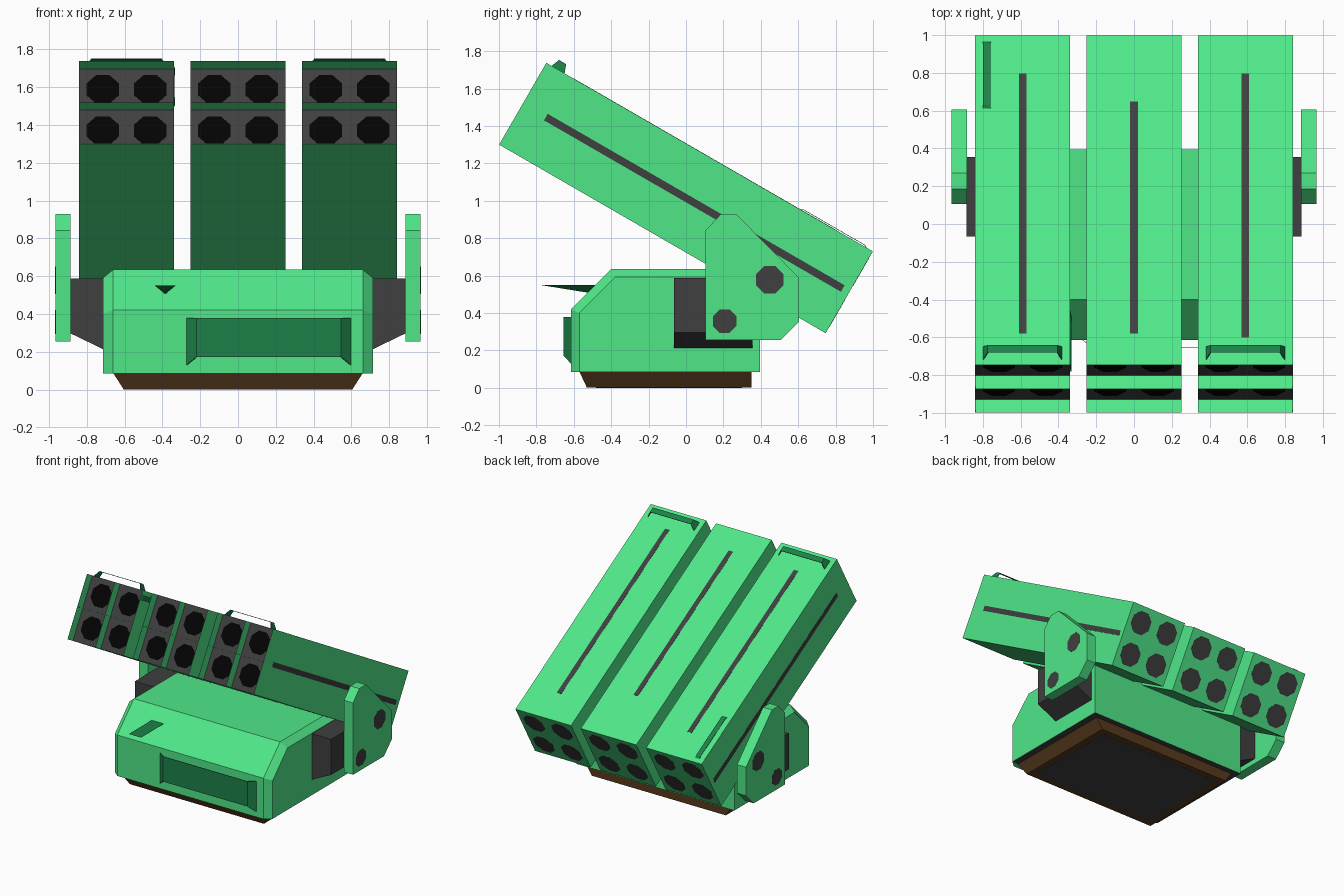
import bpy, bmesh, math
from mathutils import Matrix

if "Cube" in bpy.data.objects:
    bpy.data.objects.remove(bpy.data.objects["Cube"])

R, T = Matrix.Rotation, Matrix.Translation


def material(name, rgb):
    m = bpy.data.materials.new(name)
    m.diffuse_color = (*rgb, 1)
    m.use_nodes = True
    m.node_tree.nodes["Principled BSDF"].inputs["Base Color"].default_value = m.diffuse_color
    return m


GREEN = material("green", (0.08, 0.80, 0.25))
DARK = material("dark_green", (0.012, 0.22, 0.065))
GREY = material("dark_grey", (0.05, 0.05, 0.05))
BLACK = material("black", (0.001, 0.001, 0.001))
BROWN = material("brown", (0.095, 0.042, 0.012))


def finish(name, bm, mats, M=Matrix()):
    bmesh.ops.recalc_face_normals(bm, faces=bm.faces)
    me = bpy.data.meshes.new(name)
    bm.to_mesh(me)
    bm.free()
    for m in mats:
        me.materials.append(m)
    ob = bpy.data.objects.new(name, me)
    ob.matrix_world = M
    bpy.context.collection.objects.link(ob)
    return ob


def loft(name, loops, mat, M=Matrix()):
    """Skin between equal-length loops of 3D points and cap both ends."""
    bm = bmesh.new()
    rings = [[bm.verts.new(p) for p in lp] for lp in loops]
    n = len(rings[0])
    for a, b in zip(rings, rings[1:]):
        for i in range(n):
            j = (i + 1) % n
            bm.faces.new((a[i], a[j], b[j], b[i]))
    bm.faces.new(rings[0])
    bm.faces.new(rings[-1])
    return finish(name, bm, [mat], M)


def prism(name, pts, axis, lo, hi, mat, M=Matrix()):
    place = {"x": lambda a, b, t: (t, a, b),
             "y": lambda a, b, t: (a, t, b),
             "z": lambda a, b, t: (a, b, t)}[axis]
    return loft(name, [[place(a, b, t) for a, b in pts] for t in (lo, hi)], mat, M)


def rect(a0, a1, b0, b1):
    return [(a0, b0), (a1, b0), (a1, b1), (a0, b1)]


def octagon(ca, cb, flat):
    r = flat / math.cos(math.pi / 8)
    return [(ca + r * math.cos(math.pi / 8 + k * math.pi / 4),
             cb + r * math.sin(math.pi / 8 + k * math.pi / 4)) for k in range(8)]


def handle(name, M, base, top, h, wide, narrow, t=0.004):
    """Bent strap: flared legs at both ends and a raised bar."""
    def ring(x, w, z, dx, dz):
        return [(x, w[0], z), (x, w[1], z), (x - dx, w[1], z - dz), (x - dx, w[0], z - dz)]
    loops = [ring(-base, wide, 0, -t, 0), ring(-top, narrow, h, -t, t),
             ring(top, narrow, h, t, t), ring(base, wide, 0, t, 0)]
    return loft(name, loops, DARK, M)


# Plinth with dark underside
loft("plinth", [[(x, y, z) for x, y in rect(-w, w, f, 0.35)]
                for w, f, z in ((0.605, -0.53, 0.001), (0.66, -0.57, 0.087))], BROWN)
prism("underside_panel", rect(-0.55, 0.55, -0.48, 0.30), "z", 0, 0.004, GREY)

# Chamfered base body
full = [(-0.615, 0.086), (-0.615, 0.42), (-0.40, 0.635), (0.395, 0.635), (0.395, 0.086)]
small = [(-0.57, 0.086), (-0.57, 0.40), (-0.38, 0.592), (0.395, 0.592), (0.395, 0.086)]
loft("base_body", [[(x, y, z) for y, z in p] for x, p in
                   ((-0.713, small), (-0.66, full), (0.66, full), (0.713, small))], GREEN)
prism("body_underside", rect(-0.71, 0.71, -0.568, 0.393), "z", 0.085, 0.088, GREY)

# Front bumper strap and pointed visor
handle("front_bumper", T((0.1625, -0.614, 0)) @ R(math.radians(90), 4, "X"),
       0.4375, 0.3825, 0.041, (0.128, 0.378), (0.173, 0.378))
bm = bmesh.new()
for p in ((-0.44, -0.78, 0.55), (-0.33, -0.78, 0.55), (-0.33, -0.47, 0.55),
          (-0.44, -0.47, 0.55), (-0.385, -0.50, 0.505)):
    bm.verts.new(p)
bmesh.ops.convex_hull(bm, input=bm.verts)
finish("visor_wedge", bm, [DARK])

# Side mounts, pivot plates and bolts
plate = [(0.105, 0.255), (0.105, 0.842), (0.185, 0.928), (0.27, 0.928),
         (0.605, 0.588), (0.605, 0.355), (0.505, 0.255)]
for s, side in ((-1, "left"), (1, "right")):
    prof = [(s * 0.71, 0.588), (s * 0.886, 0.588), (s * 0.886, 0.297), (s * 0.71, 0.212)]
    prism(f"mount_block_{side}", prof, "y", -0.065, 0.355, GREY)
    prism(f"pivot_plate_{side}", plate, "x", s * 0.885, s * 0.966, GREEN)
    for n, (y, z, r) in enumerate(((0.447, 0.578, 0.073), (0.207, 0.357, 0.063))):
        prism(f"bolt_{side}_{n}", octagon(y, z, r), "x", s * 0.96, s * 0.967, GREY)

# Launch boxes, built flat and tilted 30 degrees
TILT = T((0, 0, 1.015)) @ R(math.radians(-30), 4, "X")
W, H, L, DEPTH = 0.251, 0.2525, 1.008, 0.08
EPS = 0.001


def launch_box(name, cx, slot):
    M = TILT @ T((cx, 0, 0))
    bm = bmesh.new()
    bmesh.ops.create_cube(bm, size=1)
    bmesh.ops.scale(bm, vec=(2 * W, 2 * L, 2 * H), verts=bm.verts)
    # Front face split into four recessed cells
    front = [e for e in bm.edges if all(v.co.y < 0 for v in e.verts)]
    bmesh.ops.subdivide_edges(bm, edges=front, cuts=1, use_grid_fill=True)
    cells = [f for f in bm.faces if all(v.co.y < -L + 0.001 for v in f.verts)]
    bmesh.ops.inset_individual(bm, faces=cells, thickness=0.001)
    for f in bmesh.ops.extrude_discrete_faces(bm, faces=cells)["faces"]:
        bmesh.ops.translate(bm, vec=(0, DEPTH, 0), verts=f.verts)
        f.material_index = 1
    finish(name, bm, [GREEN, GREY], M)
    # Tube mouths and rear caps
    n = 0
    for x in (-W / 2, W / 2):
        for z in (-H / 2, H / 2):
            o = octagon(x, z, 0.086)
            prism(f"{name}_mouth_{n}", o, "y", -L + DEPTH - EPS, -L + DEPTH + 0.004, BLACK, M)
            prism(f"{name}_rear_cap_{n}", o, "y", L - 0.004, L + EPS, GREY, M)
            n += 1
    # Top groove strip
    prism(f"{name}_top_strip", rect(-0.02, 0.02, *slot), "z", H - 0.004, H + EPS, GREY, M)


launch_box("launch_box_left", -0.59, (-0.815, 0.775))
launch_box("launch_box_middle", 0.0, (-0.815, 0.603))
launch_box("launch_box_right", 0.59, (-0.84, 0.773))

# Side strips and front lifting handles on the outer boxes
for s, side in ((-1, "left"), (1, "right")):
    prism(f"side_strip_{side}", rect(-0.865, 0.968, -0.02, 0.02), "x",
          s * (0.59 + W - 0.004), s * (0.59 + W + EPS), GREY, TILT)
    handle(f"lift_handle_{side}", TILT @ T((s * 0.59, -0.935, H)),
           0.21, 0.185, 0.047, (-0.04, 0.04), (-0.022, 0.022))

# Low straps on the left box: rear top and inner side
ZR = R(math.radians(90), 4, "Z")
handle("rear_strap", TILT @ T((-0.78, 0.765, H)) @ ZR,
       0.205, 0.19, 0.009, (-0.022, 0.022), (-0.02, 0.02), 0.003)
handle("inner_strap", TILT @ T((-0.59 + W, -0.83, 0.2)) @ R(math.radians(90), 4, "Y") @ ZR,
       0.17, 0.155, 0.006, (-0.03, 0.03), (-0.02, 0.02), 0.003)
